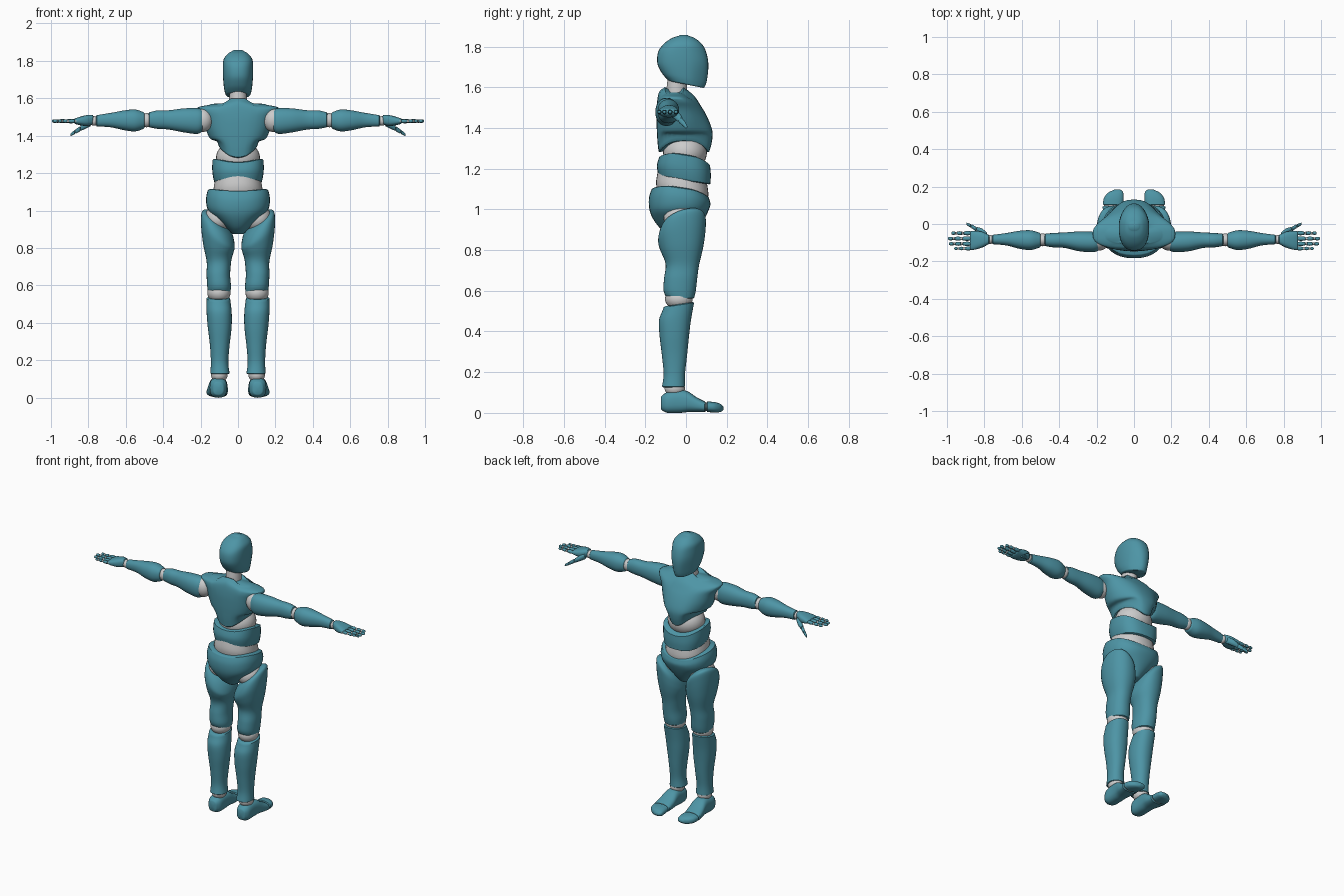
import bpy, bmesh, math
from mathutils import Matrix, Vector

teal = bpy.data.materials.new("teal_shell")
teal.diffuse_color = (0.075, 0.30, 0.38, 1)


def finish(bm, name, mirror, shell):
    bmesh.ops.recalc_face_normals(bm, faces=bm.faces[:])
    me = bpy.data.meshes.new(name)
    bm.to_mesh(me)
    bm.free()
    ob = bpy.data.objects.new(name, me)
    bpy.context.collection.objects.link(ob)
    if shell:
        me.materials.append(teal)
    if mirror:
        m = ob.modifiers.new("mirror", 'MIRROR')
        m.use_mirror_merge = False
    bpy.ops.object.select_all(action='DESELECT')
    ob.select_set(True)
    bpy.context.view_layer.objects.active = ob
    bpy.ops.object.shade_smooth_by_angle(angle=math.radians(40))
    return ob


def spline(keys, steps):
    out = []
    for i in range(len(keys) - 1):
        p = [keys[max(0, min(len(keys) - 1, i + k))] for k in (-1, 0, 1, 2)]
        for s in range(steps):
            u = s / steps
            out.append([0.5 * (2*b + (c-a)*u + (2*a-5*b+4*c-d)*u*u + (3*b-a-3*c+d)*u**3)
                        for a, b, c, d in zip(*p)])
    return out + [list(keys[-1])]


def loft(name, axis, keys, n=2.3, mirror=False, shell=True, warp=None, sides=32, steps=5, rim=0.006):
    """Skin superellipse sections: key = position, low/high of both cross axes."""
    rings = spline(keys, steps)

    def lip(r, sign):
        t, a0, a1, b0, b1 = r
        da, db = min(rim, (a1-a0)*.3), min(rim, (b1-b0)*.3)
        return [t + sign*rim*.7, a0+da, a1-da, b0+db, b1-db]
    rings = [lip(rings[0], -1)] + rings + [lip(rings[-1], 1)]
    bm = bmesh.new()
    rows = []
    for t, a0, a1, b0, b1 in rings:
        row = []
        for k in range(sides):
            th = 2*math.pi*k/sides
            c, s = math.cos(th), math.sin(th)
            a = (a0+a1)/2 + (a1-a0)/2*math.copysign(abs(c)**(2/n), c)
            b = (b0+b1)/2 + (b1-b0)/2*math.copysign(abs(s)**(2/n), s)
            v = Vector({'x': (t, a, b), 'y': (a, t, b), 'z': (a, b, t)}[axis])
            row.append(bm.verts.new(warp(v) if warp else v))
        rows.append(row)
    for r, q in zip(rows, rows[1:]):
        for k in range(sides):
            j = (k+1) % sides
            bm.faces.new((r[k], r[j], q[j], q[k]))
    bmesh.ops.triangle_fill
    for row in (rows[0], rows[-1]):
        mid = bm.verts.new(sum((v.co for v in row), Vector())/sides)
        for k in range(sides):
            bm.faces.new((row[k], row[(k+1) % sides], mid))
    return finish(bm, name, mirror, shell)


def ball(name, c, r, mirror=False, shell=False):
    bm = bmesh.new()
    bmesh.ops.create_uvsphere(bm, u_segments=28, v_segments=16, radius=1,
                              matrix=Matrix.Translation(c) @ Matrix.Diagonal((*r, 1)))
    return finish(bm, name, mirror, shell)


def ramp(x, a, b):
    u = max(0, min(1, (x-a)/(b-a)))
    return u*u*(3-2*u)


# Head: narrow helmet with a face tapering to the chin
def head_warp(v):
    low = ramp(v.z, 1.74, 1.62)
    v.x *= 1 - ramp(v.y, 0.0, .12)*(.15 + .25*low)
    v.z -= low*(v.y*.2 + .002)
    return v
loft("head", 'z', [(1.62, -.066, .066, -.09, .09), (1.65, -.074, .074, -.118, .102),
     (1.71, -.08, .08, -.14, .11), (1.77, -.081, .081, -.138, .10), (1.81, -.076, .076, -.112, .08),
     (1.84, -.052, .052, -.072, .045), (1.853, -.03, .03, -.035, .012)], n=2.4, warp=head_warp)
loft("neck", 'z', [(1.53, -.05, .05, -.10, .02), (1.60, -.047, .047, -.095, .005),
     (1.68, -.045, .045, -.085, .02)], n=2, shell=False)

# Chest: broad shoulders, arched hem, front narrower than the back
def chest_warp(v):
    v.z += ramp(v.z, 1.40, 1.28)*.07*min(1, abs(v.x)/.11)**2
    v.x *= 1 - .25*ramp(v.y, -.03, .12)
    v.z += .03*ramp(v.z, 1.5, 1.57)*(ramp(abs(v.x), .09, .03) - .3)
    return v
loft("chest", 'z', [(1.285, -.105, .105, -.135, .115), (1.33, -.125, .125, -.14, .127),
     (1.38, -.152, .152, -.143, .13), (1.43, -.172, .172, -.145, .115), (1.49, -.19, .19, -.145, .085),
     (1.535, -.215, .215, -.14, .05), (1.56, -.215, .215, -.13, .015), (1.575, -.15, .15, -.11, -.005)],
     n=2.6, warp=chest_warp)
ball("upper_belly", (0, -.005, 1.28), (.118, .108, .095))

# Waist band: highest at the sides, dipping to the front
def band_warp(v):
    v.z += -.16*v.y + ramp(v.z, 1.15, 1.24)*.03*min(1, abs(v.x)/.13)**2
    return v
loft("waist_band", 'z', [(1.145, -.125, .125, -.135, .12), (1.19, -.137, .137, -.143, .122),
     (1.235, -.137, .137, -.132, .118)], n=2.5, warp=band_warp)
def tilt(v):
    v.z -= .24*v.y
    return v
loft("lower_belly", 'z', [(1.05, -.125, .125, -.14, .10), (1.10, -.132, .132, -.147, .11),
     (1.17, -.12, .12, -.135, .10)], n=2.2, shell=False, warp=tilt)

# Pelvis with V shaped leg openings
def pelvis_warp(v):
    top = ramp(v.z, .98, 1.09)
    v.z += top*(-.15*v.y + .025*min(1, abs(v.x)/.15)**2 - .01)
    return v
loft("pelvis", 'z', [(.88, -.035, .035, -.09, .04), (.91, -.065, .065, -.13, .065),
     (.955, -.115, .115, -.163, .092), (1.0, -.16, .16, -.18, .112), (1.045, -.171, .171, -.182, .12),
     (1.085, -.163, .163, -.168, .112)], n=2.3, warp=pelvis_warp)
ball("hip_joint", (.105, -.02, .955), (.075, .09, .075), True)

# Legs
def thigh_warp(v):
    v.z += ramp(v.z, .72, .93)*((v.x-.11)*.75 + v.y*.25)
    return v
loft("thigh", 'z', [(.565, .04, .16, -.095, .04), (.60, .038, .165, -.11, .048),
     (.66, .042, .168, -.108, .055), (.73, .036, .168, -.10, .065), (.81, .022, .188, -.125, .085),
     (.88, .018, .198, -.137, .096), (.935, .03, .192, -.12, .095), (.965, .07, .16, -.075, .065)],
     n=2.2, mirror=True, warp=thigh_warp)
ball("knee_joint", (.102, -.035, .56), (.062, .068, .055), True)
loft("shin", 'z', [(.13, .045, .148, -.118, -.004), (.19, .052, .145, -.11, -.005),
     (.28, .045, .15, -.118, .005), (.38, .034, .162, -.13, .015), (.46, .034, .168, -.132, .025),
     (.535, .042, .168, -.11, .04)], n=2.2, mirror=True,
     warp=lambda v: Vector((v.x, v.y, v.z + ramp(v.z, .45, .53)*v.y*.15)))
ball("ankle_joint", (.1, -.055, .12), (.044, .05, .04), True)

# Feet with separate toe caps
loft("foot", 'y', [(-.118, .075, .135, .012, .085), (-.09, .06, .15, 0, .103), (-.03, .058, .152, 0, .112),
     (.01, .056, .156, .004, .105), (.05, .054, .163, .004, .078), (.092, .056, .168, .004, .056)],
     n=2.6, mirror=True)
ball("toe_joint", (.112, .097, .03), (.048, .02, .022), True)
loft("toe_cap", 'y', [(.105, .058, .167, .004, .056), (.14, .056, .16, .002, .053),
     (.168, .058, .137, .004, .045), (.181, .068, .11, .012, .034)], n=2.5, mirror=True)

# Arms
ball("shoulder_joint", (.19, -.093, 1.482), (.055, .05, .062), True)
loft("upper_arm", 'x', [(.185, -.138, -.055, 1.43, 1.535), (.215, -.15, -.042, 1.41, 1.547),
     (.29, -.146, -.04, 1.418, 1.546), (.37, -.128, -.045, 1.433, 1.536), (.43, -.125, -.048, 1.437, 1.535),
     (.474, -.118, -.052, 1.445, 1.525)], n=2.2, mirror=True)
ball("elbow_joint", (.488, -.085, 1.483), (.035, .034, .038), True)
loft("forearm", 'x', [(.503, -.125, -.048, 1.438, 1.525), (.55, -.139, -.034, 1.423, 1.54),
     (.61, -.133, -.036, 1.43, 1.535), (.68, -.115, -.048, 1.445, 1.522), (.755, -.108, -.058, 1.45, 1.51)],
     n=2.2, mirror=True)
ball("wrist_joint", (.77, -.083, 1.48), (.025, .024, .026), True)

# Hands: palm, four jointed fingers and a thumb
loft("palm", 'x', [(.778, -.108, -.058, 1.46, 1.512), (.81, -.125, -.042, 1.452, 1.51),
     (.85, -.137, -.037, 1.457, 1.5), (.872, -.138, -.037, 1.464, 1.492)], n=2.6, mirror=True)
for label, y, tip, r in (("index", -.049, .98, .0115), ("middle", -.078, .998, .012),
                         ("ring", -.106, .993, .0115), ("little", -.131, .965, .0105)):
    x = .868
    for seg, share in enumerate((.42, .32, .26)):
        e = x + (tip-.868)*share
        q = r*(1 - .1*seg)
        z = 1.478
        s = .006
        loft(f"{label}_finger_{seg+1}", 'x',
             [(x+s, y-q*.85, y+q*.85, z-q*.85, z+q*.85), ((x+e)/2, y-q, y+q, z-q, z+q),
              (e-s, y-q*.75, y+q*.75, z-q*.75, z+q*.75)], n=2, mirror=True, sides=12, steps=3, rim=.004)
        ball(f"{label}_knuckle_{seg+1}", (x, y, z), (.009, q*.75, q*.75), True)
        x = e
for seg, keys in enumerate((
        [(.79, -.078, -.042, 1.45, 1.49), (.815, -.06, -.023, 1.437, 1.475), (.84, -.043, -.016, 1.426, 1.456)],
        [(.846, -.038, -.014, 1.422, 1.45), (.868, -.023, -.002, 1.41, 1.435)],
        [(.873, -.02, 0, 1.408, 1.431), (.894, -.006, .007, 1.398, 1.413)])):
    loft(f"thumb_{seg+1}", 'x', keys, n=2, mirror=True, sides=14, rim=.004)
